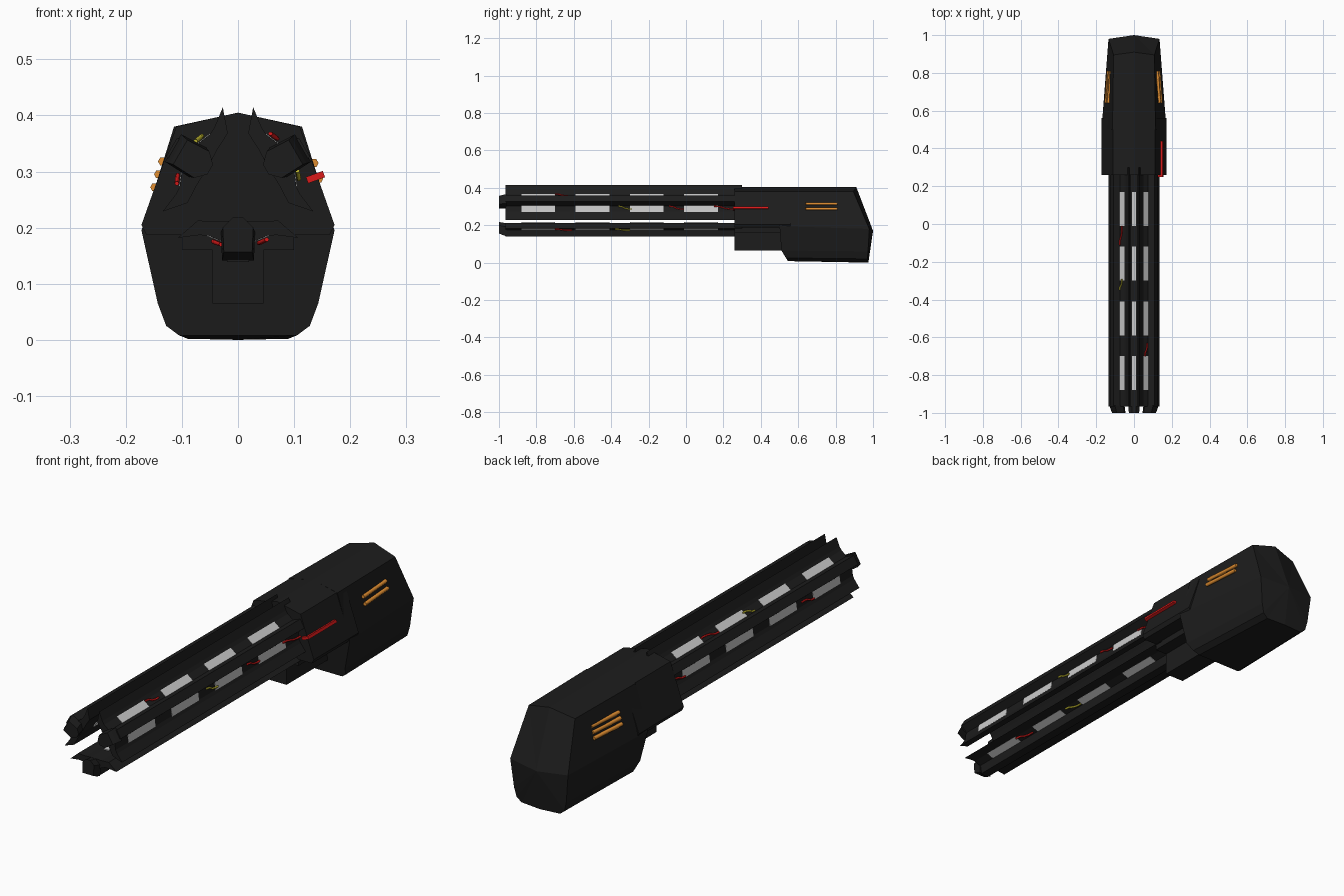
import bpy, bmesh, math
from mathutils import Vector, Matrix

if "Cube" in bpy.data.objects:
    bpy.data.objects.remove(bpy.data.objects["Cube"])

CZ = 0.275                      # barrel axis height
RAILS = (30, 150, 270)          # rail directions around the axis


def material(name, rgb):
    m = bpy.data.materials.new(name)
    m.diffuse_color = (*rgb, 1)
    m.use_nodes = True
    m.node_tree.nodes["Principled BSDF"].inputs["Base Color"].default_value = m.diffuse_color
    return m


BLACK = material("black", (0.012, 0.012, 0.012))
LIGHT = material("light_grey", (0.75, 0.77, 0.77))
ORANGE = material("orange", (0.75, 0.27, 0.03))
RED = material("red", (0.7, 0.01, 0.01))
YELLOW = material("yellow", (0.55, 0.5, 0.03))


def finish(name, bm, mat):
    bmesh.ops.recalc_face_normals(bm, faces=bm.faces)
    me = bpy.data.meshes.new(name)
    bm.to_mesh(me)
    bm.free()
    ob = bpy.data.objects.new(name, me)
    me.materials.append(mat)
    bpy.context.collection.objects.link(ob)
    return ob


def polar(angle, r, y):
    a = math.radians(angle)
    return Vector((r * math.cos(a), y, CZ + r * math.sin(a)))


def loft(name, rings, mat, back_centre=None):
    """Skin a list of closed rings; the back can be a fan to a point."""
    bm = bmesh.new()
    loops = [[bm.verts.new(p) for p in ring] for ring in rings]
    n = len(loops[0])
    for a, b in zip(loops, loops[1:]):
        for i in range(n):
            j = (i + 1) % n
            bm.faces.new((a[i], a[j], b[j], b[i]))
    bm.faces.new(loops[0])
    if back_centre:
        c = bm.verts.new(back_centre)
        for i in range(n):
            bm.faces.new((loops[-1][i], loops[-1][(i + 1) % n], c))
    else:
        bm.faces.new(loops[-1])
    return finish(name, bm, mat)


def mirrored(half):
    """Half ring from top centre to bottom centre -> full ring."""
    return half + [(-x, y, z) for x, y, z in half[-2:0:-1]]


def box(name, centre, size, mat, rot=None):
    bm = bmesh.new()
    bmesh.ops.create_cube(bm, size=1)
    bm.transform(Matrix.Translation(centre) @ (rot or Matrix()) @ Matrix.Diagonal((*size, 1)))
    return finish(name, bm, mat)


def tube(name, pts, radius, mat):
    cu = bpy.data.curves.new(name, 'CURVE')
    cu.dimensions = '3D'
    cu.bevel_depth = radius
    cu.bevel_resolution = 1
    cu.use_fill_caps = True
    sp = cu.splines.new('POLY')
    sp.points.add(len(pts) - 1)
    for p, co in zip(sp.points, pts):
        p.co = (*co, 1)
    cu.materials.append(mat)
    ob = bpy.data.objects.new(name, cu)
    bpy.context.collection.objects.link(ob)


# Barrel: three channelled rails with open gaps between them
half_rail = [(8, .138), (14, .104), (31, .104), (38, .112), (49, .142), (49, .095), (30, .074), (10, .064)]
rail = half_rail + [(-a, r) for a, r in reversed(half_rail)]
ridge = [(-12, .138), (12, .138), (20, .09), (10, .066), (-10, .066), (-20, .09)]
for k, d in enumerate(RAILS):
    loft(f"barrel_rail_{k}", [[polar(d + a, r, y) for a, r in rail] for y in (-.965, .3)], BLACK)
    # Chamfered rail nose
    loft(f"rail_nose_{k}", [[polar(d + a, r * s, y) for a, r in ridge]
                            for y, s in ((-1, .88), (-.985, .93), (-.96, .99))], BLACK)
    # Light panels: two rows outside, one inside each rail
    for i in range(4):
        y = -.79 + .29 * i
        for off, r, w in ((-22, .1, .036), (22, .1, .036), (0, .063, .022)):
            rot = Matrix.Rotation(-math.radians(d + off), 4, 'Y')
            box(f"light_panel_{k}_{i}_{off}", polar(d + off, r, y), (.008, .18, w), LIGHT, rot)

# Wires bridging the gaps between the panels: direction, start, end, material
wires = [(52, -.70, -.63, RED), (8, -.36, -.29, YELLOW), (8, -.09, -.01, RED), (8, .15, .27, RED),
         (128, -.11, -.01, RED), (128, -.35, -.29, YELLOW), (172, -.70, -.62, RED), (172, .16, .26, RED),
         (292, -.70, -.61, RED), (292, -.38, -.30, YELLOW), (248, -.11, -.01, RED)]
for i, (d, y0, y1, m) in enumerate(wires):
    s = (y1 - y0) / 4
    offs = (6, 5, 0, -2, -2)
    tube(f"wire_{i}", [polar(d + o, .109, y0 + s * j) for j, o in enumerate(offs)], .004, m)

# Housing: upper shell over the barrel
shell = [(0, .405), (.11, .38), (.172, .205), (.163, .187), (0, .187)]
loft("upper_shell", [mirrored([(x, y, z) for x, z in shell]) for y in (.26, .56)], BLACK)

# Lower block under the barrel root
box("lower_block", (0, .405, .128), (.09, .29, .126), BLACK)
box("lower_plate", (0, .4, .175), (.2, .28, .03), BLACK)

# Rear housing with the faceted back
front_ring = [(0, .5, .405), (.114, .5, .38), (.172, .5, .195), (.143, .51, .065),
              (.128, .535, .025), (.105, .545, .008), (0, .545, .008)]
back_ring = [(0, .91, .405), (.108, .895, .38), (.135, .98, .18), (.122, .973, .06),
             (.112, .97, .02), (.09, .968, .002), (0, .975, .0)]
loft("rear_housing", [mirrored(front_ring), mirrored(back_ring)], BLACK, (0, 1, .17))

# Orange vent rods: two on the right, three on the left
for side, heights in ((1, (.287, .315)), (-1, (.272, .295, .318))):
    for i, z in enumerate(heights):
        x = .138 - (z - .287) * .3
        tube(f"vent_rod_{side}_{i}", [(side * (x + .006), .64, z), (side * (x - .006), .81, z)], .008, ORANGE)

# Red cable guide on the right flank of the shell
tilt = Matrix.Rotation(math.radians(-20), 4, 'Y')
box("red_cable_guide", (.138, .345, .29), (.032, .19, .012), RED, tilt)
